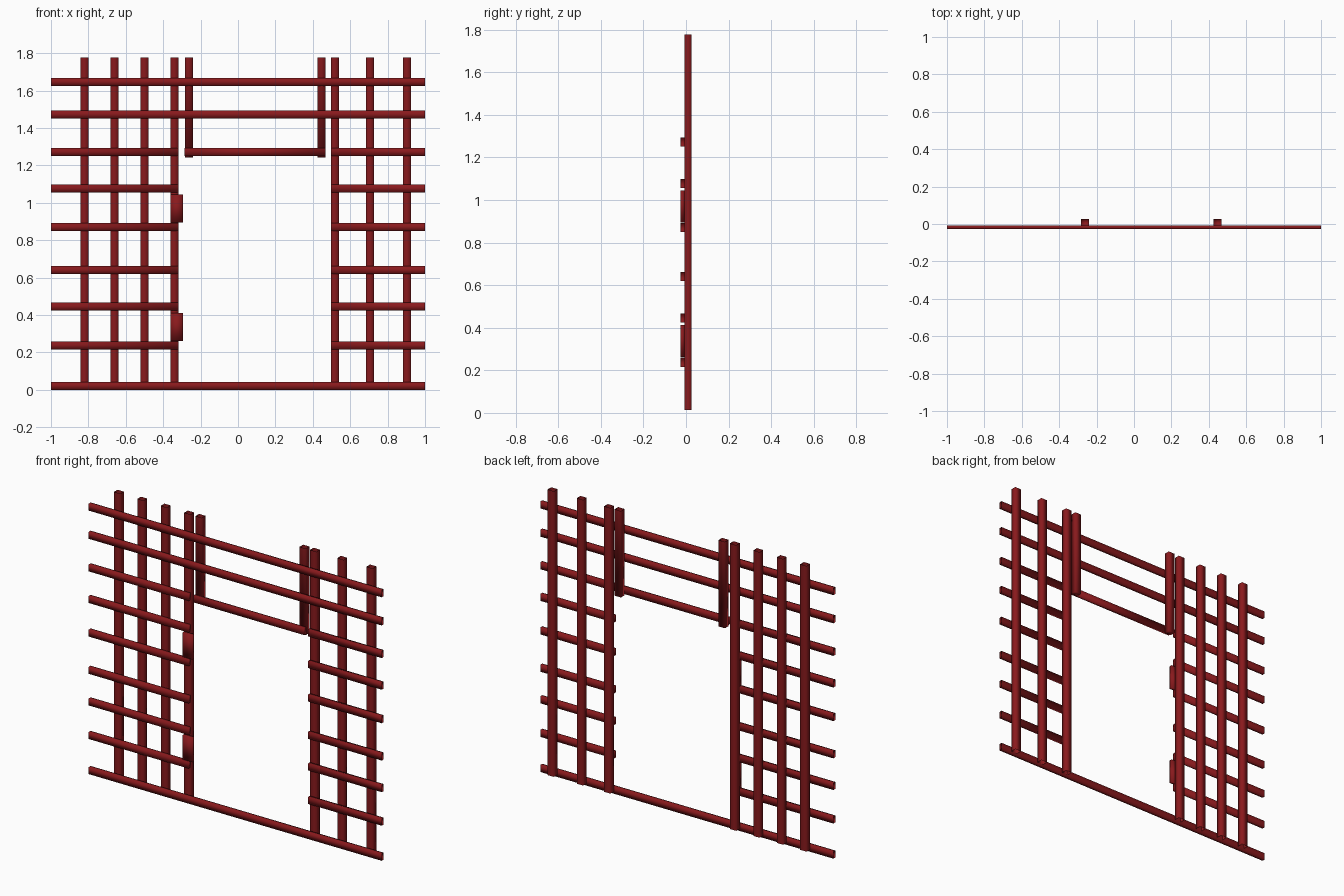
import bpy, bmesh
from mathutils import Vector

if "Cube" in bpy.data.objects:
    bpy.data.objects.remove(bpy.data.objects["Cube"])

red = bpy.data.materials.new("dark_red_paint")
red.diffuse_color = (0.25, 0.01, 0.012, 1)
red.use_nodes = True
red.node_tree.nodes["Principled BSDF"].inputs["Base Color"].default_value = red.diffuse_color

FRONT, MID, BACK = -0.027, -0.008, 0.027   # rails in front, posts behind
HALF = 0.0215                              # half width of every bar


def box(name, lo, hi, open_sides=()):
    """Smooth-shaded box; faces pointing along open_sides are left out."""
    lo, hi = Vector(lo), Vector(hi)
    bm = bmesh.new()
    bmesh.ops.create_cube(bm, size=1)
    bm.normal_update()
    drop = [f for f in bm.faces
            if any(f.normal.dot(Vector(d)) > 0.9 for d in open_sides)]
    if drop:
        bmesh.ops.delete(bm, geom=drop, context='FACES_ONLY')
    size, mid = hi - lo, (hi + lo) / 2
    for v in bm.verts:
        v.co = Vector(a * b for a, b in zip(v.co, size)) + mid
    for f in bm.faces:
        f.smooth = True
    mesh = bpy.data.meshes.new(name)
    bm.to_mesh(mesh)
    bm.free()
    mesh.materials.append(red)
    ob = bpy.data.objects.new(name, mesh)
    bpy.context.collection.objects.link(ob)
    return ob


LEFT, RIGHT, UP, DOWN = (-1, 0, 0), (1, 0, 0), (0, 0, 1), (0, 0, -1)


def rail(name, x0, x1, z, open_sides=()):
    return box(name, (x0, FRONT, z - HALF), (x1, MID, z + HALF), open_sides)


def post(name, x, z0, open_sides):
    return box(name, (x - HALF, MID, z0), (x + HALF, BACK, 1.776), open_sides)


# Full-height posts, open at both ends
for x in (-0.82, -0.66, -0.5, -0.34, 0.518, 0.705, 0.904):
    post("post", x, 0.014, (UP, DOWN))

# Short posts above the doorway, closed at the bottom
for x in (-0.263, 0.447):
    post("door_header_post", x, 1.243, (UP,))

# Full-width rails
for z in (0.0215, 1.473, 1.647):
    rail("long_rail", -1, 1, z, (LEFT, RIGHT))

# Rails interrupted by the doorway
for z in (0.238, 0.445, 0.64, 0.87, 1.077, 1.272):
    rail("left_rail", -1, -0.318, z, (LEFT,))
    rail("right_rail", 0.497, 1, z, (RIGHT,))

# Bottom rail of the door header
rail("door_header_rail", -0.285, 0.468, 1.272)

# Hinge plates
for z in (0.337, 0.97):
    box("hinge", (-0.36, FRONT, z - 0.075), (-0.293, MID, z + 0.075))
